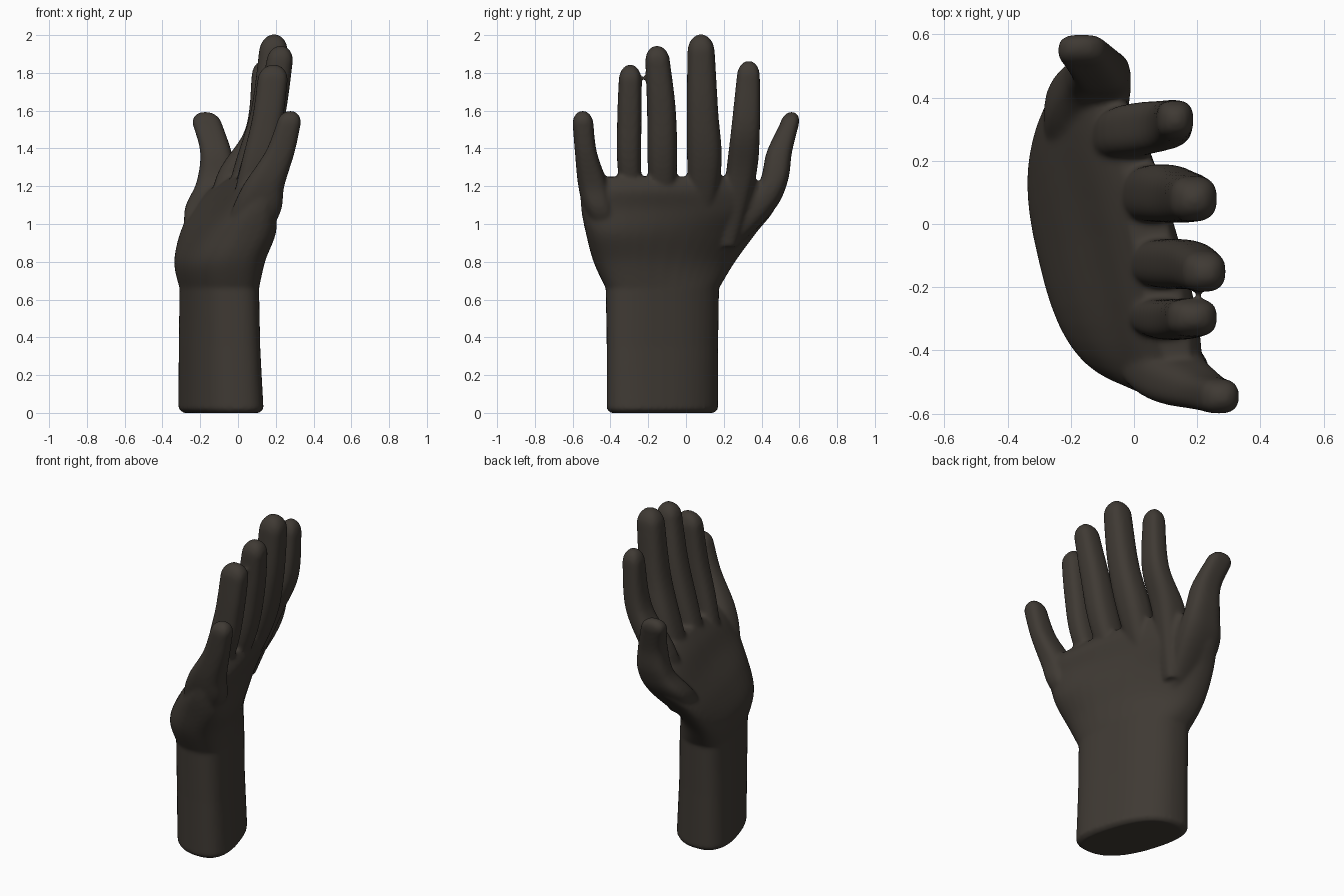
import bpy, bmesh, math

if "Cube" in bpy.data.objects:
    bpy.data.objects.remove(bpy.data.objects["Cube"])

bm = bmesh.new()
SEG = 40


def spline(rows, steps=6):
    """Smooth (Catmull-Rom) in-betweens for rows of numbers."""
    out = []
    for i in range(len(rows) - 1):
        a, b, c, d = (rows[max(i - 1, 0)], rows[i], rows[i + 1],
                      rows[min(i + 2, len(rows) - 1)])
        for k in range(steps):
            t = k / steps
            out.append([0.5 * (2 * q + (r - p) * t + (2 * p - 5 * q + 4 * r - s) * t * t
                               + (3 * q - p - 3 * r + s) * t ** 3)
                        for p, q, r, s in zip(a, b, c, d)])
    return out + [list(rows[-1])]


def power(v, n):
    return math.copysign(abs(v) ** (2 / n), v)


def loft(rings):
    """Closed skin through rings of points."""
    loops = [[bm.verts.new(p) for p in ring] for ring in rings]
    for a, b in zip(loops, loops[1:]):
        for i in range(SEG):
            j = (i + 1) % SEG
            bm.faces.new((a[i], a[j], b[j], b[i]))
    bm.faces.new(loops[0][::-1])
    bm.faces.new(loops[-1])


def quad(l, m, t, u):
    return m + (t - l) / 2 * u + ((t + l) / 2 - m) * u * u


def palm_ring(row, n=2.5):
    z, y0, y1, ml, mm, mt, hl, hm, ht = row
    pts = []
    for i in range(SEG):
        a = 2 * math.pi * i / SEG
        u, s = power(math.cos(a), n), power(math.sin(a), n)
        pts.append((quad(ml, mm, mt, u) - quad(hl, hm, ht, u) * s,
                    (y0 + y1) / 2 + (y1 - y0) / 2 * u, z))
    return pts


# wrist and palm: height, y range, middle x (little, centre, thumb side), half thickness
wrist = [
    (0.00, -.40, .15, .00, -.09, -.17, .17, .17, .17),
    (0.02, -.42, .17, .00, -.09, -.18, .195, .195, .195),
    (0.35, -.42, .17, -.01, -.10, -.185, .19, .185, .185),
    (0.66, -.425, .175, -.02, -.10, -.19, .19, .18, .18),
]
palm = [
    wrist[-1],
    (0.80, -.49, .26, -.01, -.105, -.25, .22, .195, .155),
    (0.95, -.53, .37, .06, -.06, -.24, .23, .175, .15),
    (1.08, -.555, .47, .105, -.01, -.18, .18, .13, .15),
    (1.18, -.55, .46, .14, .035, -.115, .135, .105, .105),
    (1.25, -.47, .33, .15, .06, -.01, .06, .06, .055),
]
loft([palm_ring(r) for r in wrist[:-1] + spline(palm)])

# digits: corner squareness, tip height, then path of (z, x, y, half width x, half width y)
digits = {
    "little": (2.7, 1.60, [(0.85, .00, -.38, .09, .06), (1.05, .09, -.45, .13, .08),
                           (1.20, .135, -.49, .11, .08),
                           (1.38, .222, -.53, .078, .058), (1.53, .268, -.545, .064, .055)]),
    "ring": (2.8, 1.845, [(0.90, -.02, -.27, .06, .04), (1.30, .10, -.30, .088, .062),
                          (1.55, .155, -.30, .082, .064), (1.76, .183, -.296, .08, .06)]),
    "second_middle": (2.6, 1.945, [(0.90, -.04, -.12, .06, .05), (1.30, .10, -.125, .09, .077),
                                   (1.60, .175, -.13, .08, .076), (1.86, .22, -.15, .07, .065)]),
    "middle": (2.6, 2.005, [(0.90, -.07, .07, .06, .05), (1.30, .07, .097, .092, .09),
                            (1.60, .15, .087, .082, .083), (1.91, .187, .08, .076, .072)]),
    "index": (2.8, 1.865, [(0.88, -.12, .22, .07, .05), (1.25, -.02, .29, .095, .08),
                           (1.50, .105, .315, .067, .076), (1.78, .13, .33, .058, .061)]),
    "thumb": (2.8, 1.595, [(0.82, -.18, .15, .08, .06), (1.06, -.155, .36, .13, .095),
                           (1.22, -.115, .462, .105, .075),
                           (1.38, -.117, .494, .083, .067), (1.53, -.163, .548, .078, .05)]),
}
for n, top, path in digits.values():
    rows = spline(path)
    z, x, y, rx, ry = rows[-1]
    h = top - z
    slope = [(rows[-1][k] - rows[-4][k]) / (z - rows[-4][0]) * 0.5 for k in (1, 2)]
    # rounded fingertip
    for k in range(1, 7):
        a = math.pi / 2 * k / 6.3
        d = h * math.sin(a)
        rows.append((z + d, x + slope[0] * d, y + slope[1] * d,
                     rx * math.cos(a), ry * math.cos(a)))
    loft([[(cx - a * power(math.sin(2 * math.pi * i / SEG), n),
            cy + b * power(math.cos(2 * math.pi * i / SEG), n), cz)
           for i in range(SEG)] for cz, cx, cy, a, b in rows])

bmesh.ops.recalc_face_normals(bm, faces=bm.faces)
mesh = bpy.data.meshes.new("hand")
bm.to_mesh(mesh)
bm.free()

# dark bronze skin
mat = bpy.data.materials.new("dark bronze")
mat.diffuse_color = (0.05, 0.042, 0.034, 1)
mat.use_nodes = True
mat.node_tree.nodes["Principled BSDF"].inputs["Base Color"].default_value = mat.diffuse_color
mesh.materials.append(mat)
hand = bpy.data.objects.new("hand", mesh)
bpy.context.collection.objects.link(hand)

# fuse digits and palm into one soft sculpted surface
remesh = hand.modifiers.new("fuse", "REMESH")
remesh.mode = 'VOXEL'
remesh.voxel_size = 0.011
remesh.use_smooth_shade = True
soft = hand.modifiers.new("soften", "SMOOTH")
soft.factor = 0.5
soft.iterations = 8
